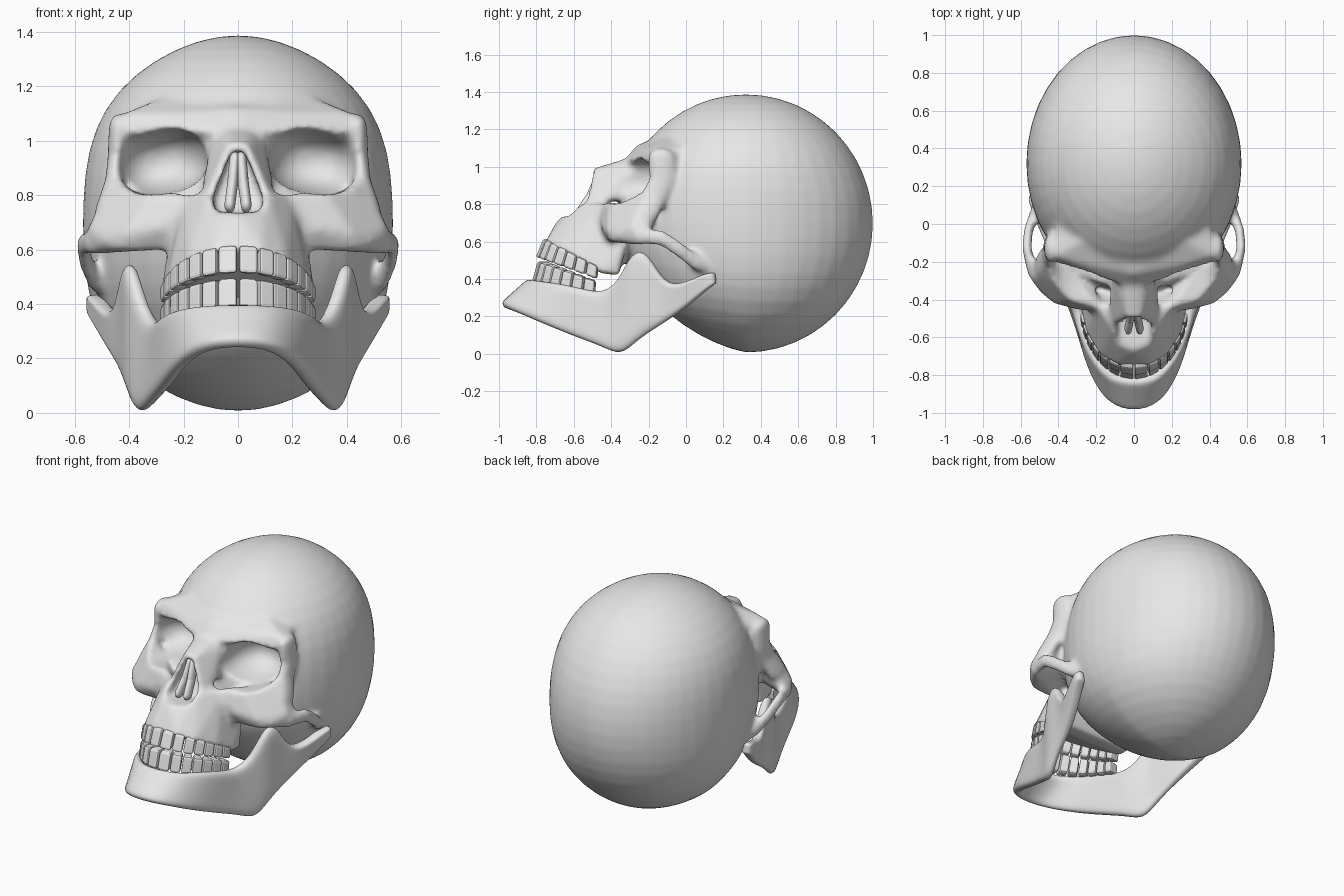
import bpy
import bmesh
import math
from mathutils import Vector, Matrix

cube = bpy.data.objects.get("Cube")
if cube:
    bpy.data.objects.remove(cube, do_unlink=True)

# One plain bone colour for everything
bone = bpy.data.materials.new("bone grey")
bone.use_nodes = True
bone.diffuse_color = (0.8, 0.8, 0.8, 1)
for node in bone.node_tree.nodes:
    if node.type == 'BSDF_PRINCIPLED':
        node.inputs["Base Color"].default_value = bone.diffuse_color

# Directions spread over a unit ball, shared by all rounded pieces
ball = bmesh.new()
bmesh.ops.create_icosphere(ball, subdivisions=3, radius=1)
DIRECTIONS = [v.co.copy() for v in ball.verts]
ball.free()


def make_object(name, bm, smooth=True):
    """Turn a bmesh into a finished object."""
    bmesh.ops.recalc_face_normals(bm, faces=bm.faces[:])
    mesh = bpy.data.meshes.new(name)
    bm.to_mesh(mesh)
    bm.free()
    mesh.materials.append(bone)
    for poly in mesh.polygons:
        poly.use_smooth = smooth
    obj = bpy.data.objects.new(name, mesh)
    bpy.context.collection.objects.link(obj)
    return obj


def add_hull(bm, points):
    """Closed convex block around the points."""
    verts = [bm.verts.new(p) for p in points]
    bmesh.ops.convex_hull(bm, input=verts)
    loose = [v for v in verts if v.is_valid and not v.link_faces]
    bmesh.ops.delete(bm, geom=loose, context='VERTS')


def flip(point, side):
    return Vector((point[0] * side, point[1], point[2]))


def both(points):
    """The points together with their mirror images."""
    return list({tuple(flip(p, s)) for p in points for s in (1, -1)})


def add_chain(bm, path, radii, side):
    """Rounded bar that follows a path."""
    for a, b in zip(path, path[1:]):
        add_hull(bm, [flip(p, side) + Vector(d * r for d, r in zip(direction, radii))
                      for p in (a, b) for direction in DIRECTIONS])


def add_modifier(obj, kind, **settings):
    mod = obj.modifiers.new(kind.title(), kind)
    for key, value in settings.items():
        setattr(mod, key, value)


# Braincase: a ball, fuller at the shoulders and flatter under the front
skull = bmesh.new()
for v in bmesh.ops.create_uvsphere(skull, u_segments=40, v_segments=24, radius=1)["verts"]:
    x, y, z = v.co
    x *= 1 + 0.3 * z * z * (1 - z * z)
    if y < 0 and z < 0:
        z *= 1 + 0.2 * y
    v.co = (x * 0.57, y * 0.68 + 0.32, z * 0.69 + 0.697)

# Forehead and brow ridge
add_hull(skull, both([
    (0, -.265, 1.115), (0, -.33, 1.035), (.09, -.32, 1.03), (.25, -.245, 1.05),
    (.25, -.22, 1.1), (.43, -.2, 1.03), (.42, -.17, 1.1), (.46, -.14, 1),
    (.4, 0, 1.1), (.2, -.05, 1.19), (.2, -.1, .95), (.4, -.05, .95)]))

# Nasal bones
add_hull(skull, both([
    (.035, -.495, .99), (.04, -.33, 1.04), (.1, -.3, 1), (.08, -.5, .9),
    (.125, -.54, .78), (.13, -.42, .84), (.12, -.25, .85)]))

# Upper jaw
add_hull(skull, both([
    (0, -.685, .72), (.09, -.65, .72), (.09, -.75, .6), (.18, -.7, .565),
    (.255, -.58, .505), (.285, -.45, .43), (.27, -.36, .42), (.26, -.31, .6),
    (.22, -.5, .68), (.2, -.43, .8), (.115, -.56, .8)]))

for side in (1, -1):
    # Cheek bone
    add_hull(skull, [flip(p, side) for p in [
        (.16, -.46, .8), (.33, -.41, .8), (.43, -.3, .83), (.46, -.22, .87),
        (.42, -.425, .66), (.28, -.46, .68), (.5, -.36, .63), (.55, -.29, .68),
        (.57, -.2, .63), (.56, -.24, .58), (.44, -.4, .6), (.36, -.38, .6),
        (.24, -.42, .6), (.42, -.15, .8), (.5, -.18, .66), (.25, -.2, .7)]])
    # Outer eye pillar
    add_chain(skull, [(.44, -.13, 1.05), (.445, -.125, .93), (.455, -.17, .84),
                      (.49, -.22, .74)], (.035, .075, .05), side)
    # Cheek arch back to the ear
    add_chain(skull, [(.54, -.25, .63), (.567, -.13, .62), (.56, -.04, .56),
                      (.53, .05, .49), (.49, .14, .46)], (.026, .035, .043), side)

# Hidden cutter for the eye sockets and the nose opening
holes = bmesh.new()
for side in (1, -1):
    turn = Matrix.Rotation(0.15 * side, 3, 'Y')
    centre = flip((.28, -.32, .922), side)
    add_hull(holes, [centre + turn @ Vector(
        math.copysign(abs(d) ** 0.85, d) * r for d, r in zip(direction, (.17, .27, .12)))
        for direction in DIRECTIONS])
nose = [(.018, .965, -.42), (.045, .91, -.42), (.092, .79, -.46),
        (.085, .74, -.5), (.02, .735, -.5)]
add_hull(holes, both([(x, y, z) for x, z, back in nose for y in (-.95, back)]))
cutter = make_object("socket_cutter", holes)
cutter.hide_render = True
cutter.display_type = 'WIRE'

# Fuse the blocks, cut the openings, then soften
cranium = make_object("cranium_and_face", skull)
add_modifier(cranium, 'REMESH', mode='VOXEL', voxel_size=0.015)
add_modifier(cranium, 'BOOLEAN', operation='DIFFERENCE', object=cutter, solver='EXACT')
add_modifier(cranium, 'REMESH', mode='VOXEL', voxel_size=0.014, use_smooth_shade=True)
add_modifier(cranium, 'SMOOTH', factor=0.5, iterations=8)

# Divider inside the nose
septum = bmesh.new()
for side in (1, -1):
    add_chain(septum, [(.012, -.46, .93), (.02, -.5, .84), (.03, -.55, .765)],
              (.02, .035, .03), side)
make_object("nasal_septum", septum)

# Lower jaw: a strip from chin to joint, given as top and bottom edges
JAW = [
    ((0, -.845, .41), (0, -1.005, .275)),
    ((.14, -.825, .405), (.14, -.97, .26)),
    ((.245, -.7, .385), (.24, -.81, .18)),
    ((.3, -.57, .355), (.295, -.6, .09)),
    ((.325, -.46, .325), (.345, -.46, .04)),
    ((.37, -.37, .39), (.385, -.36, -.015)),
    ((.42, -.3, .555), (.415, -.28, .06)),
    ((.435, -.21, .555), (.435, -.19, .12)),
    ((.46, -.13, .37), (.46, -.09, .185)),
    ((.505, -.03, .37), (.505, .02, .265)),
    ((.55, .09, .43), (.55, .11, .345)),
    ((.565, .15, .435), (.565, .155, .375))]
ROWS = 5
jaw = bmesh.new()
grid = [[jaw.verts.new(Vector(top).lerp(Vector(low), r / (ROWS - 1))) for r in range(ROWS)]
        for top, low in JAW]
for left, right in zip(grid, grid[1:]):
    for r in range(ROWS - 1):
        jaw.faces.new((left[r], left[r + 1], right[r + 1], right[r]))
jaw.normal_update()
mesh = bpy.data.meshes.new("lower_jaw")
jaw.to_mesh(mesh)
jaw.free()
mesh.materials.append(bone)
mesh.shade_smooth()
lower_jaw = bpy.data.objects.new("lower_jaw", mesh)
bpy.context.collection.objects.link(lower_jaw)
add_modifier(lower_jaw, 'MIRROR')
add_modifier(lower_jaw, 'SOLIDIFY', thickness=0.06, offset=-1)
add_modifier(lower_jaw, 'SUBSURF', levels=2, render_levels=2)


def make_teeth(name, depth, centre_y, root, tip, lean, count=7):
    """Row of teeth on an oval arch; root and tip are (front z, back z)."""
    bm = bmesh.new()
    edges = [1.42 * (k / count) ** 0.85 for k in range(count + 1)]
    for start, end in zip(edges, edges[1:]):
        gap = (end - start) * 0.05
        corners = []
        for angle in (start + gap, end - gap):
            for heights, push in ((root, 0), (tip, lean)):
                back = 1 - math.cos(angle)
                z = heights[0] + (heights[1] - heights[0]) * back
                for inset in (0, 0.06):
                    corners.append(((0.29 - inset) * math.sin(angle),
                                    centre_y - (depth - inset + push) * math.cos(angle), z))
        for side in (1, -1):
            add_hull(bm, [flip(c, side) for c in corners])
    teeth = make_object(name, bm, smooth=False)
    add_modifier(teeth, 'BEVEL', width=0.012, segments=2)


make_teeth("upper_teeth", 0.345, -.42, (.615, .44), (.515, .38), 0.04)
make_teeth("lower_teeth", 0.395, -.43, (.385, .31), (.495, .37), -0.03)
